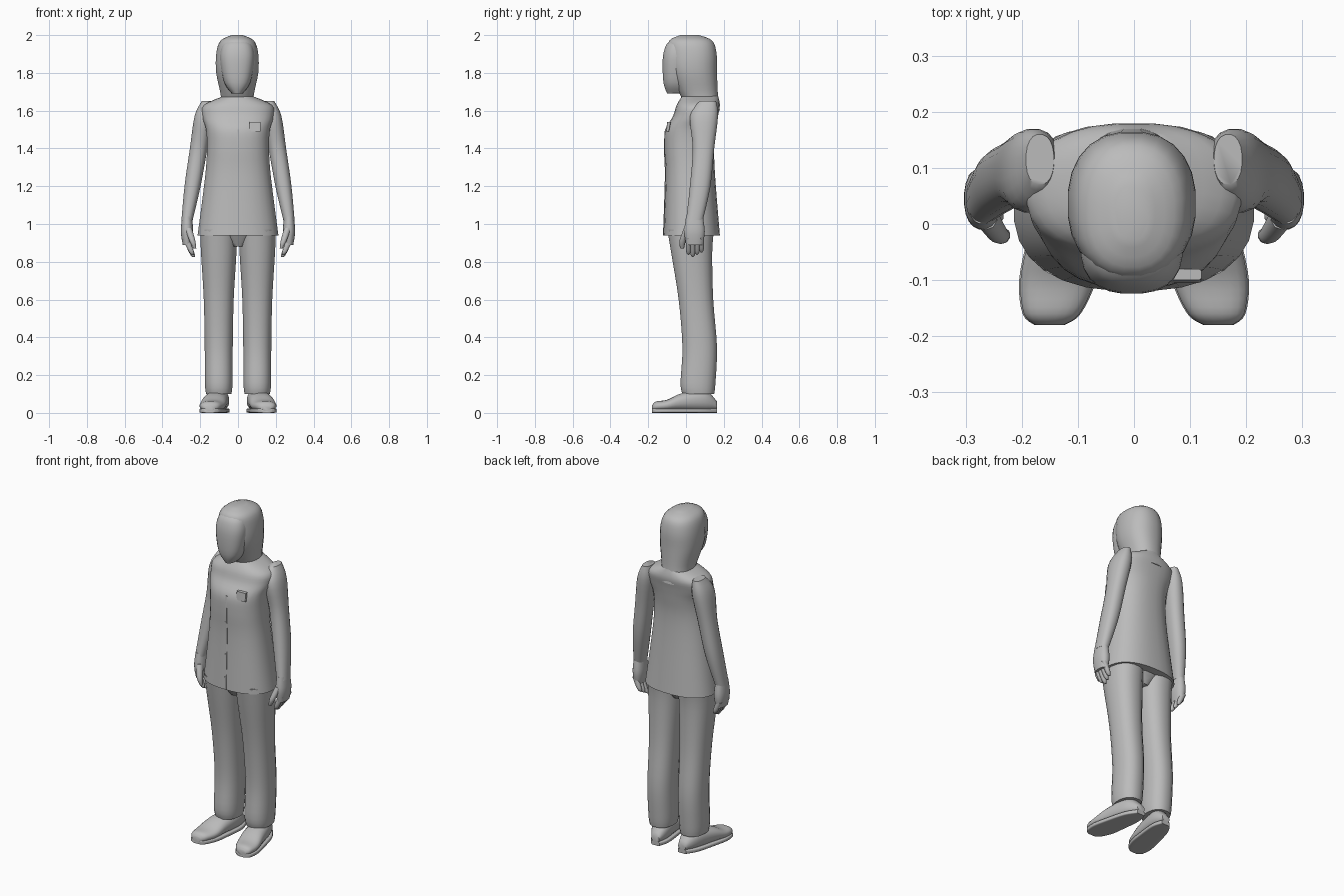
import bpy, bmesh, math

cube = bpy.data.objects.get("Cube")
if cube:
    bpy.data.objects.remove(cube, do_unlink=True)

grey = bpy.data.materials.new("plain grey")
grey.use_nodes = True
grey_value = (.5, .5, .5, 1)
grey.diffuse_color = grey_value
grey.node_tree.nodes["Principled BSDF"].inputs["Base Color"].default_value = grey_value


def spline(before, start, end, after, t):
    """Smooth value between start and end, with tangents from the neighbours."""
    leave, arrive = (end - before) / 2, (after - start) / 2
    ease = t * t * (3 - 2 * t)
    bend = t * (1 - t) * (leave * (1 - t) - arrive * t)
    return start + ease * (end - start) + bend


def smooth_sections(sections, steps):
    """Add in-between sections along the part."""
    padded = [sections[0], *sections, sections[-1]]
    result = []
    for group in zip(padded, padded[1:], padded[2:], padded[3:]):
        for step in range(steps):
            result.append([spline(*values, step / steps) for values in zip(*group)])
    result.append(sections[-1])
    return result


def rounded(value, power):
    """Superellipse coordinate from a sine or cosine."""
    return math.copysign(abs(value) ** (2 / power), value)


def add_object(name, bm):
    """Turn a finished bmesh into a smooth shaded object."""
    bmesh.ops.recalc_face_normals(bm, faces=bm.faces)
    mesh = bpy.data.meshes.new(name)
    bm.to_mesh(mesh)
    bm.free()
    mesh.materials.append(grey)
    obj = bpy.data.objects.new(name, mesh)
    bpy.context.collection.objects.link(obj)
    bpy.ops.object.select_all(action="DESELECT")
    obj.select_set(True)
    bpy.context.view_layer.objects.active = obj
    bpy.ops.object.shade_smooth_by_angle(angle=math.radians(50))


def loft(name, sections, centre=0, slope=0, power=2.3, sides=20, steps=4,
         along_y=False, side=1):
    """Skin rounded sections; each is (position, half width, low, high).

    The width runs along x around centre + slope * position. The low and high
    edges run along y for upright parts, or along z for parts laid along y."""
    bm = bmesh.new()
    loops = []
    for position, half_width, low, high in smooth_sections(sections, steps):
        loop = []
        for corner in range(sides):
            angle = math.tau * (corner + .5) / sides
            x = centre + slope * position + half_width * rounded(math.cos(angle), power)
            depth = (low + high + (high - low) * rounded(math.sin(angle), power)) / 2
            point = (x * side, position, depth) if along_y else (x * side, depth, position)
            loop.append(bm.verts.new(point))
        loops.append(loop)
    for lower, upper in zip(loops, loops[1:]):
        for corner in range(sides):
            before = corner - 1
            bm.faces.new((lower[before], lower[corner], upper[corner], upper[before]))
    bm.faces.new(loops[0])
    bm.faces.new(loops[-1])
    add_object(name, bm)


def loft_pair(name, sections, **options):
    """Make the left part and its mirrored right part."""
    for label, side in (("left_", 1), ("right_", -1)):
        loft(label + name, sections, side=side, **options)


# Tunic, from flared hem to sloping shoulders
tunic = [
    (.94, .215, -.12, .18),
    (1.25, .175, -.11, .155),
    (1.4, .165, -.115, .15),
    (1.5, .17, -.11, .16),
    (1.57, .19, -.07, .17),
    (1.63, .18, -.05, .18),
    (1.68, .07, -.02, .17),
]
loft("tunic", tunic, power=2.4, sides=28)

# Front seam and chest pocket follow the tunic front
seam = [(height, .006, front - .002, front + .02) for height, width, front, back in tunic[:4]]
loft("front_seam", seam, power=6)
loft("chest_pocket", [(1.49, .03, -.105, -.09), (1.54, .03, -.1, -.08)],
     centre=.09, power=8, steps=1)

# Sleeves hang outward and slightly forward
loft_pair("sleeve", [
    (1.02, .03, 0, .09),
    (1.2, .043, .02, .13),
    (1.4, .047, .035, .15),
    (1.57, .05, .02, .17),
    (1.65, .025, .07, .16),
], centre=.435, slope=-.162)

# Hands with four curled fingers and a thumb
loft_pair("palm", [
    (.89, .023, 0, .09),
    (.96, .033, -.01, .1),
    (1.04, .026, 0, .09),
], centre=.27)
for finger, name in enumerate(("index", "middle", "ring", "little")):
    front = .023 * finger
    back = front + .026
    tip = .825 + .012 * abs(finger - 1)
    loft_pair(name + "_finger", [
        (tip, .007, front + .01, back - .01),
        (tip + .02, .014, front, back),
        (.925, .018, front, back),
    ], centre=-.12, slope=.43, sides=10)
loft_pair("thumb", [
    (.87, .008, -.03, -.01),
    (.91, .016, -.035, 0),
    (.98, .02, -.01, .04),
], centre=-.05, slope=.32, sides=10)

# Trouser legs, set back toward the ankle, joined by the seat
loft_pair("trouser_leg", [
    (.1, .068, -.02, .15),
    (.16, .074, -.03, .157),
    (.35, .075, -.02, .165),
    (.6, .08, -.04, .145),
    (.85, .095, -.08, .14),
    (.97, .1, -.1, .15),
], centre=.102)
loft("trouser_seat", [(.88, .04, -.05, .1), (.97, .16, -.1, .15)])

# Shoes with splayed toes, on flat soles
shoe = [
    (-.18, .025, .01, .04),
    (-.16, .05, .01, .06),
    (-.1, .067, .01, .07),
    (-.02, .065, .01, .105),
    (.1, .054, .01, .12),
    (.165, .025, .02, .06),
]
sole = [(along, width + .002, 0, .024) for along, width, low, high in shoe]
for name, sections, power in (("shoe", shoe, 2.3), ("sole", sole, 6)):
    loft_pair(name, sections, centre=.118, slope=-.18, power=power, along_y=True)

# Head covering that falls down the nape, and the smooth face
loft("hair", [
    (1.6, .09, .03, .18),
    (1.68, .088, -.03, .17),
    (1.8, .112, -.083, .165),
    (1.9, .112, -.095, .163),
    (1.97, .09, -.09, .14),
    (2, .03, -.03, .07),
], centre=-.004, sides=24)
loft("face", [
    (1.69, .028, -.1, .02),
    (1.75, .07, -.12, .03),
    (1.87, .091, -.124, .04),
    (1.94, .082, -.109, .04),
    (1.97, .057, -.085, .03),
], centre=-.004, power=2.5, sides=24)
